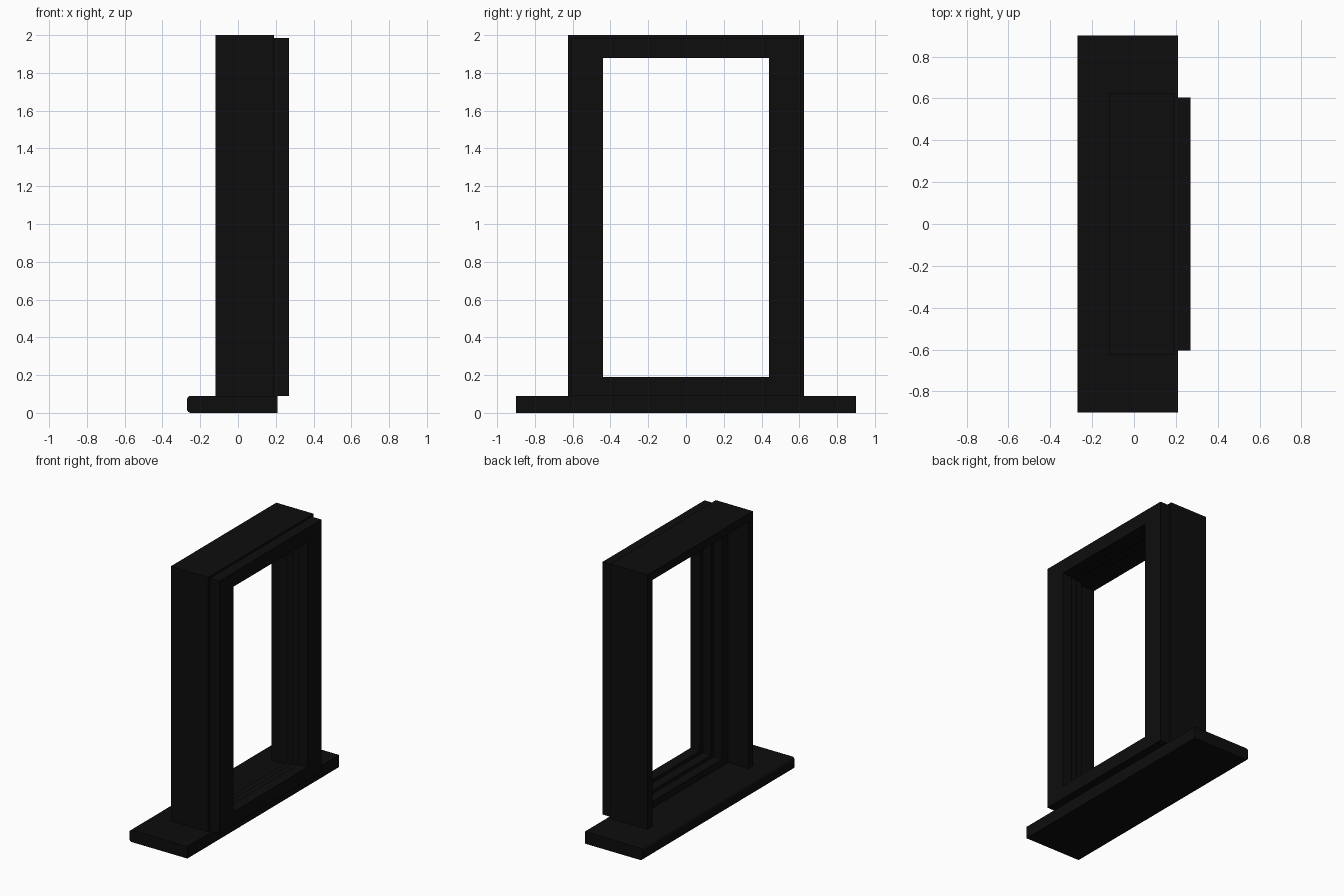
import bpy, bmesh

if "Cube" in bpy.data.objects:
    bpy.data.objects.remove(bpy.data.objects["Cube"])

mat = bpy.data.materials.new("black_paint")
mat.diffuse_color = (0.004, 0.004, 0.004, 1)
mat.use_nodes = True
mat.node_tree.nodes["Principled BSDF"].inputs["Base Color"].default_value = mat.diffuse_color


def finish(name, bm):
    bmesh.ops.recalc_face_normals(bm, faces=bm.faces)
    me = bpy.data.meshes.new(name)
    bm.to_mesh(me)
    bm.free()
    ob = bpy.data.objects.new(name, me)
    bpy.context.collection.objects.link(ob)
    me.materials.append(mat)
    return ob


def extrude_outline(name, outline, x0, x1):
    """Extrude a closed (y, z) outline along x."""
    bm = bmesh.new()
    face = bm.faces.new([bm.verts.new((x0, y, z)) for y, z in outline])
    ext = bmesh.ops.extrude_face_region(bm, geom=[face])
    verts = [g for g in ext["geom"] if isinstance(g, bmesh.types.BMVert)]
    bmesh.ops.translate(bm, verts=verts, vec=(x1 - x0, 0, 0))
    return finish(name, bm)


def ring(name, x0, x1, outer, inner):
    """Rectangular frame; outer and inner are (half width, bottom, top)."""
    bm = bmesh.new()
    loops = []
    for x, (w, b, t) in ((x0, outer), (x1, outer), (x1, inner), (x0, inner)):
        loops.append([bm.verts.new((x, y, z)) for y, z in ((-w, b), (w, b), (w, t), (-w, t))])
    for i in range(4):
        a, c = loops[i], loops[(i + 1) % 4]
        for j in range(4):
            k = (j + 1) % 4
            bm.faces.new((a[j], a[k], c[k], c[j]))
    return finish(name, bm)


SILL_TOP = 0.09

# Sill board with a rounded inner nose
bm = bmesh.new()
bmesh.ops.create_cube(bm, size=1)
bmesh.ops.scale(bm, vec=(0.48, 1.8, SILL_TOP), verts=bm.verts)
bmesh.ops.translate(bm, vec=(-0.03, 0, SILL_TOP / 2), verts=bm.verts)
nose = [e for e in bm.edges if all(v.co.x < -0.2 for v in e.verts)
        and abs(e.verts[0].co.y - e.verts[1].co.y) > 1]
bmesh.ops.bevel(bm, geom=nose, offset=0.02, segments=4, profile=0.5, affect='EDGES')
sill = finish("sill", bm)
bpy.context.view_layer.objects.active = sill
sill.select_set(True)
bpy.ops.object.shade_smooth_by_angle()

# Outer lining: two jambs and a header standing on the sill
W, w, top, head = 0.625, 0.57, 2.0, 1.94
extrude_outline("lining", [(-W, SILL_TOP), (-W, top), (W, top), (W, SILL_TOP),
                           (w, SILL_TOP), (w, head), (-w, head), (-w, SILL_TOP)], -0.12, 0.19)

# Stepped stops inside the lining, then the outer casing
ring("inner_stop", 0.05, 0.12, (w, SILL_TOP, head), (0.50, 0.14, 1.91))
ring("outer_stop", 0.12, 0.19, (w, SILL_TOP, head), (0.47, 0.165, 1.895))
ring("casing", 0.19, 0.27, (0.605, SILL_TOP, 1.985), (0.44, 0.19, 1.88))
